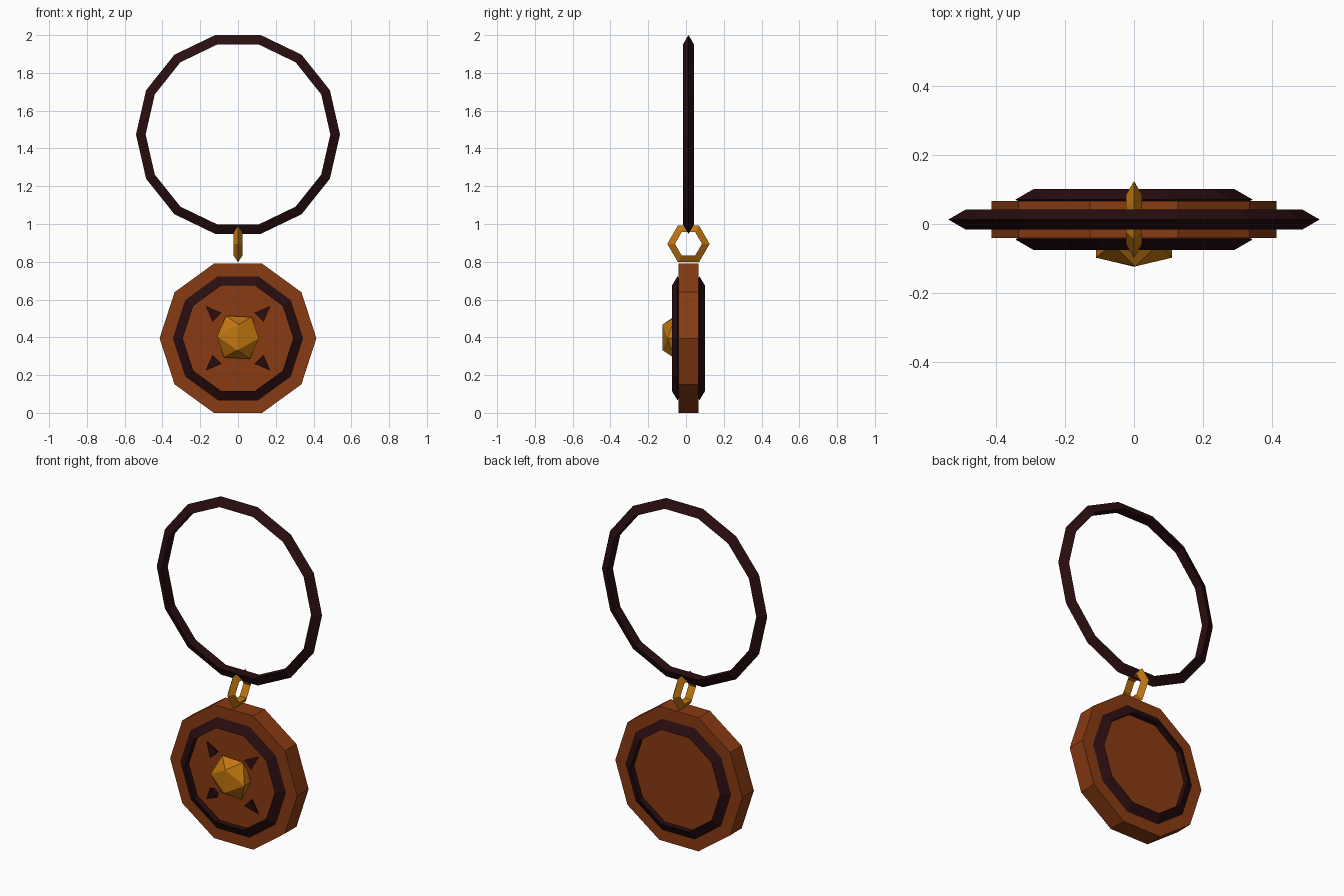
import bpy
from math import radians, pi, sin, cos
from mathutils import Matrix, Vector

cube = bpy.data.objects.get("Cube")
if cube:
    bpy.data.objects.remove(cube, do_unlink=True)

MID_Y = 0.013      # middle plane of the pendant
DISC_Z = 0.395     # height of the disc centre


def material(name, rgb):
    m = bpy.data.materials.new(name)
    m.use_nodes = True
    m.diffuse_color = (*rgb, 1)
    m.node_tree.nodes["Principled BSDF"].inputs["Base Color"].default_value = (*rgb, 1)
    return m


BROWN = material("brown_leather", (0.25, 0.043, 0.006))
DARK = material("dark_wood", (0.022, 0.004, 0.005))
GOLD = material("gold", (0.53, 0.18, 0.005))


def finish(name, mat):
    ob = bpy.context.object
    ob.name = ob.data.name = name
    ob.data.materials.append(mat)
    bpy.ops.object.transform_apply(location=False, rotation=True, scale=True)
    return ob


def ring(name, mat, outer, minor, sides, loc, turn=0):
    """Standing ring with a triangular section, its point outward."""
    bpy.ops.mesh.primitive_torus_add(
        major_radius=outer - minor, minor_radius=minor, major_segments=sides,
        minor_segments=3, location=loc, rotation=(pi / 2, 0, turn))
    return finish(name, mat)


# Cord loop and the link that joins it to the disc
ring("cord_loop", DARK, 0.54, 0.034, 14, (0, MID_Y, 1.474))
ring("link", GOLD, 0.112, 0.027, 6, (0, MID_Y, 0.895), pi / 2)

# Ten-sided disc
bpy.ops.mesh.primitive_cylinder_add(
    vertices=10, radius=0.415, depth=0.107, location=(0, MID_Y, DISC_Z),
    rotation=(pi / 2, radians(18), 0))
finish("disc", BROWN)

# Raised rims, front and back
for side, sign in (("front", -1), ("back", 1)):
    ring(side + "_rim", DARK, 0.345, 0.035, 10, (0, MID_Y + sign * 0.058, DISC_Z))

# Four spikes pointing outward on the diagonals
for i in range(4):
    a = radians(45 + 90 * i)
    bpy.ops.mesh.primitive_cone_add(
        vertices=3, radius1=0.039, depth=0.085,
        location=(0.2 * cos(a), -0.05, DISC_Z + 0.2 * sin(a)),
        rotation=(0, pi / 2 - a, 0))
    finish(f"spike_{i + 1}", DARK)

# Flattened gem with an edge toward the front
bpy.ops.mesh.primitive_ico_sphere_add(
    subdivisions=1, radius=0.13, location=(0, -0.057, DISC_Z + 0.005))
gem = finish("gem", GOLD)
gem.data.transform(Matrix.Scale(0.6, 4, Vector((0, 1, 0))) @ Matrix.Rotation(radians(-29), 4, 'Y'))
